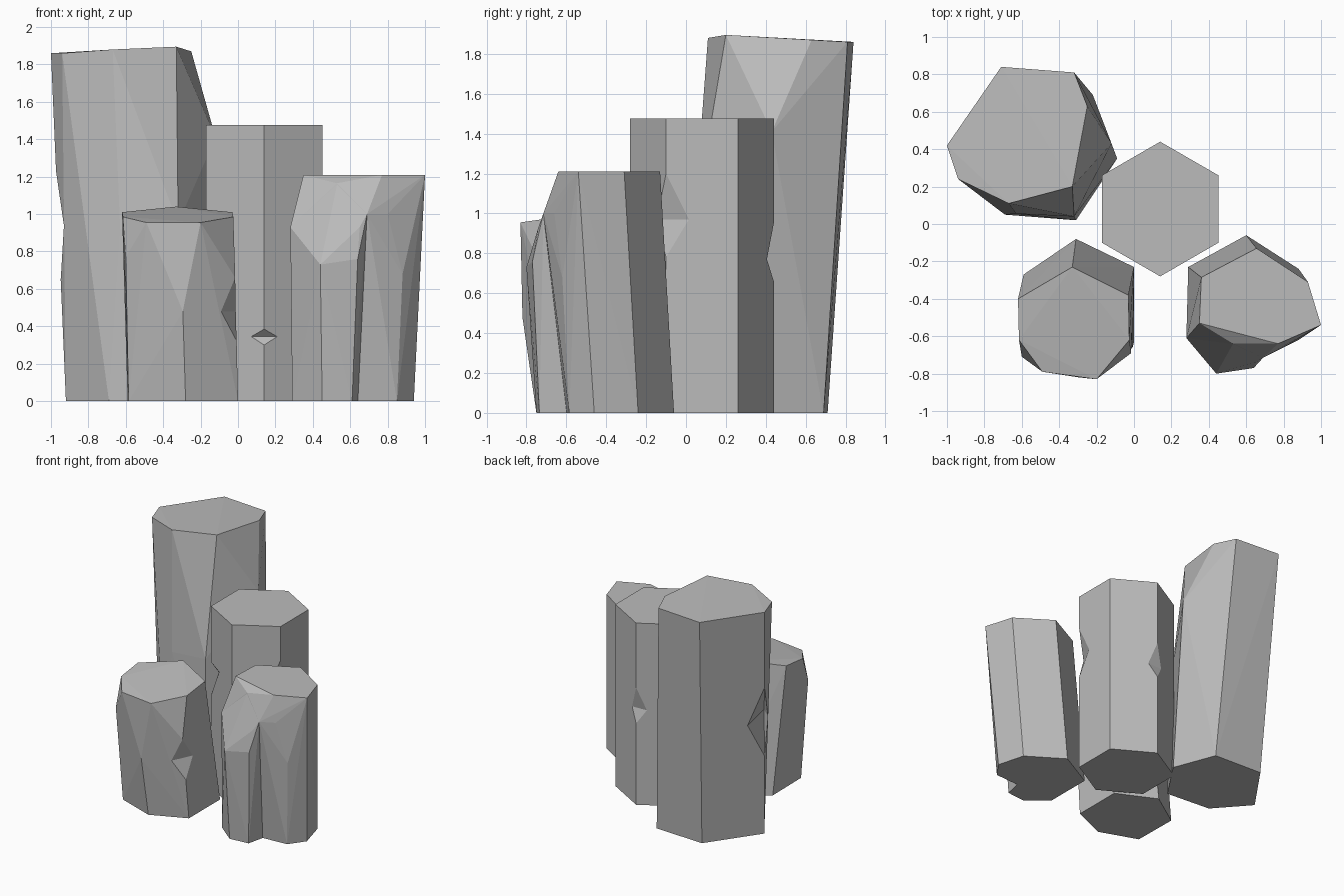
import bpy
import bmesh
import math
from mathutils import Vector

default_cube = bpy.data.objects.get("Cube")
if default_cube:
    bpy.data.objects.remove(default_cube, do_unlink=True)

# One stone colour for every column
stone = bpy.data.materials.new("grey_stone")
stone.use_nodes = True
stone_colour = (0.5, 0.5, 0.5, 1)
stone.diffuse_color = stone_colour
stone.node_tree.nodes["Principled BSDF"].inputs["Base Color"].default_value = stone_colour


def ring(z, *outline):
    """Lift a flat outline to one height."""
    return [(x, y, z) for x, y in outline]


def faceted_block(name, corners):
    """Wrap the corner points in a convex, flat-faced block."""
    bm = bmesh.new()
    for corner in corners:
        bm.verts.new(corner)
    bmesh.ops.convex_hull(bm, input=bm.verts[:])
    loose = [v for v in bm.verts if not v.link_faces]
    bmesh.ops.delete(bm, geom=loose, context='VERTS')
    bmesh.ops.dissolve_limit(bm, angle_limit=math.radians(1),
                             verts=bm.verts[:], edges=bm.edges[:])
    bmesh.ops.recalc_face_normals(bm, faces=bm.faces[:])
    mesh = bpy.data.meshes.new(name)
    bm.to_mesh(mesh)
    bm.free()
    mesh.materials.append(stone)
    block = bpy.data.objects.new(name, mesh)
    bpy.context.scene.collection.objects.link(block)
    return block


def chip(block, upper, lower, side_a, side_b):
    """Break a wedge out of a vertical corner of the block."""
    middle = (Vector(upper) + Vector(lower)) / 2
    inner = (Vector(side_a) + Vector(side_b)) / 2
    outside = middle + (middle - inner)
    cutter = faceted_block("chip_cutter", [upper, lower, side_a, side_b, outside])
    cutter.hide_render = True
    cut = block.modifiers.new("chip", 'BOOLEAN')
    cut.operation = 'DIFFERENCE'
    cut.solver = 'EXACT'
    cut.object = cutter
    bpy.context.view_layer.update()
    graph = bpy.context.evaluated_depsgraph_get()
    result = bpy.data.meshes.new_from_object(block.evaluated_get(graph))
    block.modifiers.clear()
    if len(result.polygons) > 0:
        block.data = result
    bpy.data.objects.remove(cutter, do_unlink=True)


# Tall column at the back, leaning outward, with a bevelled upper corner
tall_column = faceted_block(
    "tall_column",
    ring(0, (-.92, .31), (-.64, .71), (-.22, .69), (-.09, .35), (-.31, .02), (-.69, .05))
    + ring(1.86, (-1, .42), (-.71, .84), (-.32, .81), (-.94, .24))
    + [(-.25, .63, 1.87), (-.33, .2, 1.895), (-.67, .11, 1.88)]
    + [(-.12, .43, 1.41), (-.32, .04, .95), (-.63, .055, .92)])
chip(tall_column, (-.975, .385, 1.23), (-.95, .35, .65), (-.885, .475, .93), (-.82, .17, .93))

# Upright six-sided column in the centre
radius = .36
hexagon = []
for i in range(6):
    angle = math.radians(90 + 60 * i)
    hexagon.append((.14 + radius * math.cos(angle), .08 + radius * math.sin(angle)))
centre_column = faceted_block("centre_column", ring(0, *hexagon) + ring(1.475, *hexagon))
chip(centre_column, (.14, -.28, .385), (.14, -.28, .3), (.07, -.24, .345), (.215, -.24, .345))
chip(centre_column, (.452, -.1, 1.2), (.452, -.1, .78), (.452, .015, .97), (.37, -.147, .97))
chip(centre_column, (.14, .44, .95), (.14, .44, .66), (.2, .405, .77), (.07, .4, .77))
chip(centre_column, (-.172, -.1, 1.02), (-.172, -.1, .75), (-.05, -.17, 1), (-.172, 0, .9))

# Short column at the front, leaning forward, with a tilted top
short_column = faceted_block(
    "short_column",
    ring(0, (0, -.63), (0, -.23), (-.31, -.08), (-.59, -.27), (-.585, -.64), (-.28, -.75))
    + ring(.955, (-.2, -.83), (-.49, -.79))
    + ring(1.01, (-.62, -.4), (-.03, -.38))
    + [(-.33, -.23, 1.04), (-.025, -.62, .985), (-.615, -.62, .985)]
    + [(-.6, -.71, .77), (-.295, -.82, .48), (-.015, -.69, .66)])
chip(short_column, (-.015, -.69, .66), (-.007, -.66, .32), (-.11, -.765, .48), (-.008, -.55, .48))

# Right column with broken shoulders
right_column = faceted_block(
    "right_column",
    ring(0, (.29, -.23), (.29, -.62), (.64, -.6), (.85, -.585), (.94, -.46),
         (.88, -.24), (.6, -.06))
    + ring(1.21, (.36, -.285), (.655, -.13), (.93, -.31), (1, -.54), (.77, -.64), (.35, -.53))
    + ring(1, (.69, -.715), (.8, -.66))
    + [(.53, -.64, 1.165), (.28, -.61, .93), (.88, -.62, .68)])

# Broken rib standing proud of the right column's front
right_column_rib = faceted_block(
    "right_column_rib",
    ring(0, (.29, -.62), (.45, -.75), (.61, -.735), (.645, -.58), (.4, -.5))
    + [(.28, -.61, .93), (.41, -.69, .88), (.44, -.8, .73), (.64, -.77, .76)]
    + [(.65, -.74, .93), (.69, -.715, 1), (.68, -.6, 1), (.53, -.64, 1.16)])
